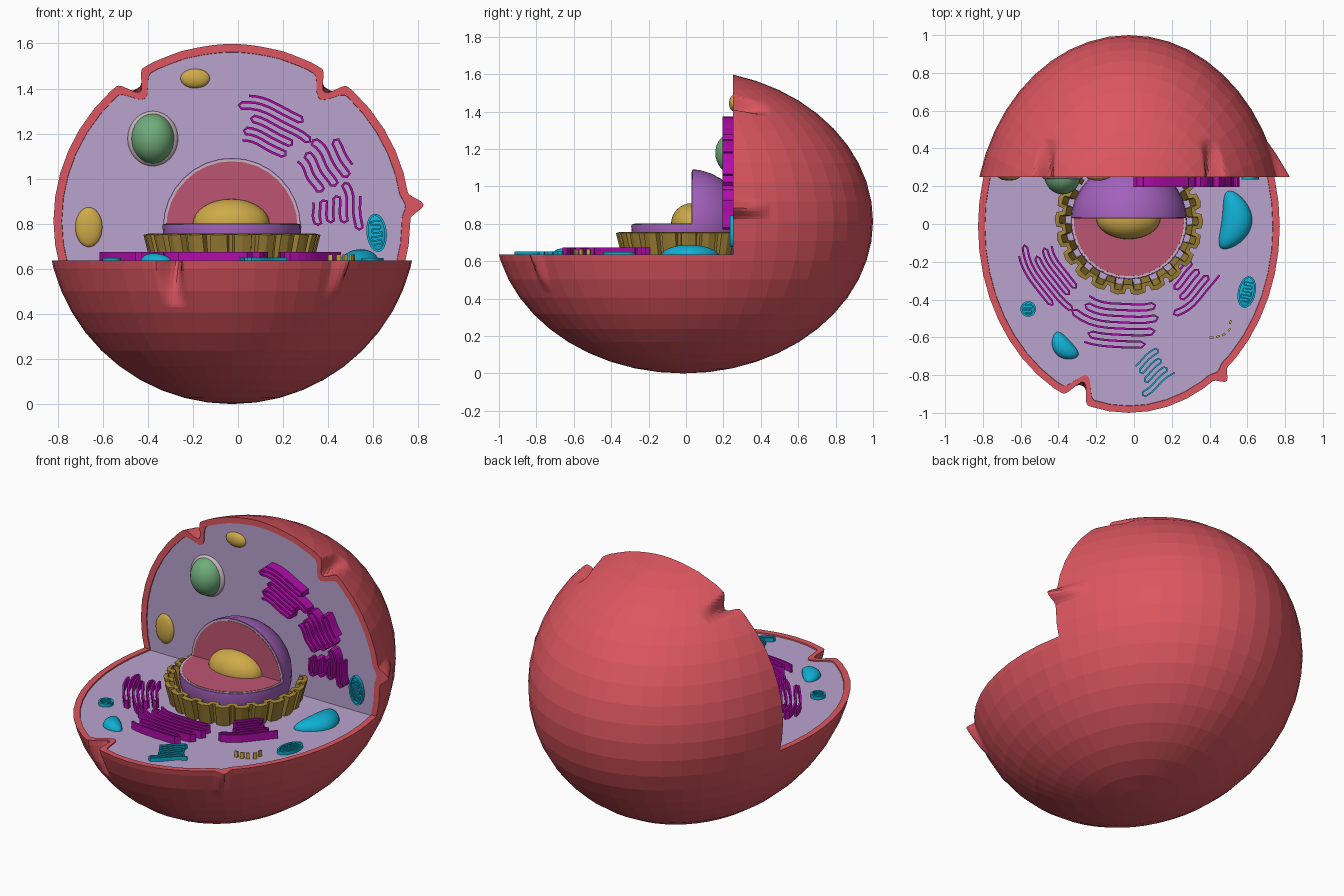
import bpy, bmesh, math, random
from mathutils import Vector, Matrix

if "Cube" in bpy.data.objects:
    bpy.data.objects.remove(bpy.data.objects["Cube"])

def mat(name, r, g, b):
    lin = [(c / 255 / 12.92) if c < 11 else ((c / 255 + 0.055) / 1.055) ** 2.4 for c in (r, g, b)]
    m = bpy.data.materials.new(name)
    m.diffuse_color = (*lin, 1)
    m.use_nodes = True
    m.node_tree.nodes["Principled BSDF"].inputs["Base Color"].default_value = m.diffuse_color
    return m

RED = mat("membrane red", 220, 86, 96)
LAVENDER = mat("cytoplasm lavender", 185, 163, 206)
PURPLE = mat("nucleus purple", 163, 97, 188)
PINK = mat("nucleus pink", 190, 85, 115)
GOLD = mat("gold", 206, 170, 72)
OLIVE = mat("dark gold", 162, 132, 55)
MAGENTA = mat("magenta", 176, 12, 170)
CYAN = mat("cyan", 16, 176, 212)
GREEN = mat("green", 112, 172, 122)
PALE = mat("pale grey", 200, 182, 190)

CENTRE = Vector((-0.027, -0.013, 0.813))
FLOOR_Z, WALL_Y = 0.629, 0.255
FLOOR = Matrix.Translation((0, 0, FLOOR_Z))
WALL = Matrix.Translation((0, WALL_Y, 0)) @ Matrix.Rotation(math.pi / 2, 4, 'X')

def make(name, bm, material, matrix=Matrix(), smooth=False):
    me = bpy.data.meshes.new(name)
    bm.to_mesh(me)
    bm.free()
    me.materials.append(material)
    for p in me.polygons:
        p.use_smooth = smooth
    ob = bpy.data.objects.new(name, me)
    bpy.context.collection.objects.link(ob)
    ob.matrix_world = matrix
    return ob

def apply(ob, mod):
    bpy.context.view_layer.update()
    bpy.context.view_layer.objects.active = ob
    bpy.ops.object.modifier_apply(modifier=mod.name)

def subtract(ob, cutter, remove=True):
    mod = ob.modifiers.new("cut", 'BOOLEAN')
    mod.operation, mod.solver, mod.object = 'DIFFERENCE', 'EXACT', cutter
    apply(ob, mod)
    if remove:
        bpy.data.objects.remove(cutter)

def quarter_box(y_max, z_min):
    """Block that removes the upper front quarter."""
    bm = bmesh.new()
    bmesh.ops.create_cube(bm, size=1)
    for v in bm.verts:
        v.co = (v.co.x * 4, y_max if v.co.y > 0 else -2, 3 if v.co.z > 0 else z_min)
    ob = make("cutter", bm, RED)
    ob.hide_render = True
    return ob

def blob(name, loc, radii, material, matrix=Matrix(), rot=0, bend=0):
    bm = bmesh.new()
    bmesh.ops.create_uvsphere(bm, u_segments=32, v_segments=16, radius=1)
    for v in bm.verts:
        v.co = Vector(a * b for a, b in zip(v.co, radii))
        v.co.x -= bend * v.co.y ** 2
    return make(name, bm, material, matrix @ Matrix.Translation(loc) @ Matrix.Rotation(rot, 4, 'Z'), True)

def ribbon(name, pts, thick, height, material, matrix, flare=1.0):
    """Thin upright wall following a path."""
    bm = bmesh.new()
    rows = [(bm.verts.new((x, y, 0)), bm.verts.new((x * flare, y * flare, height))) for x, y in pts]
    for a, b in zip(rows, rows[1:]):
        bm.faces.new((a[0], b[0], b[1], a[1]))
    ob = make(name, bm, material, matrix)
    mod = ob.modifiers.new("thickness", 'SOLIDIFY')
    mod.thickness, mod.offset = thick, 0
    apply(ob, mod)

def meander(f, n, seed, wobble=0.2, jitter=0.3):
    """Back-and-forth path: f(row, t) gives a point."""
    rnd = random.Random(seed)
    ends = [rnd.uniform(0, jitter) if k % 2 == 0 else 1 - rnd.uniform(0, jitter) for k in range(n + 1)]
    pts = []
    for k in range(n):
        a, b = ends[k], ends[k + 1]
        for i in range(10):
            t = a + (b - a) * i / 9
            pts.append(f(k + wobble * math.sin(t * 8), t))
        if k < n - 1:
            pts.append(f(k + 0.5 + wobble * math.sin(b * 8), b + (0.04 if b > a else -0.04)))
    return pts

# ---- cell membrane and cytoplasm: ellipsoids with folds along the cut rim
Y, Z = Vector((0, 1, 0)), Vector((0, 0, 1))
FOLDS = [((-0.48, 0.25, 1.45), Y, -0.085, 0.07), ((0.43, 0.25, 1.45), Y, -0.085, 0.07),
         ((0.765, 0.25, 0.88), Y, 0.065, 0.06), ((-0.31, -0.93, 0.635), Z, -0.11, 0.075),
         ((0.46, -0.80, 0.635), Z, 0.05, 0.055)]

def cell_body(name, inset, material):
    radii = Vector((0.82, 1.013, 0.813)) - Vector((inset,) * 3)
    bm = bmesh.new()
    bmesh.ops.create_uvsphere(bm, u_segments=48, v_segments=24, radius=1)
    for v in bm.verts:
        v.co = CENTRE + Vector(a * b for a, b in zip(v.co, radii))
    near = [e for e in bm.edges
            if any(all((v.co - Vector(f[0])).length < 0.36 for v in e.verts) for f in FOLDS)]
    bmesh.ops.subdivide_edges(bm, edges=near, cuts=7, use_grid_fill=True)
    bmesh.ops.triangulate(bm, faces=[f for f in bm.faces if len(f.verts) > 4])
    for p, axis, amp, width in FOLDS:
        p = Vector(p)
        d = p - CENTRE
        n = Vector((d.x / 0.67, d.y / 1.026, d.z / 0.66))
        n = (n - axis * n.dot(axis)).normalized()
        t = n.cross(axis)
        if inset:
            amp, width = (amp, width + 0.02) if amp < 0 else (amp * 0.3, width)
        for v in bm.verts:
            q = v.co - p
            if q.length < 0.34:
                s, w = abs(q.dot(t)) / width, max(0, 1 - abs(q.dot(axis)) / 0.2)
                if s < 1:
                    v.co += n * amp * w * (0.5 + 0.5 * math.cos(math.pi * s))
    return make(name, bm, material)

membrane = cell_body("cell_membrane", 0, RED)
cytoplasm = cell_body("cytoplasm", 0.035, LAVENDER)
subtract(membrane, cytoplasm, remove=False)
subtract(membrane, quarter_box(0.25, 0.636))
subtract(cytoplasm, quarter_box(WALL_Y, FLOOR_Z))

# ---- nucleus: nested layers, each cut slightly proud of the last
for name, r, step, m in (("nucleus_envelope", 0.308, 0, PURPLE), ("nucleus_lining", 0.303, 0.002, PALE),
                         ("nucleus_core", 0.293, 0.004, PINK)):
    layer = blob(name, (-0.027, 0.015, 0.785), (r, r, r), m)
    subtract(layer, quarter_box(0.034 - step, 0.797 + step))
blob("nucleolus", (-0.03, 0.03, 0.80), (0.17, 0.11, 0.11), GOLD)

# ---- folded band around the nucleus
path = []
for i in range(16):
    a = 140 + i * 16.5
    for da, r in ((0, 0.318), (1, 0.345), (5, 0.349), (10, 0.345), (11, 0.318)):
        path.append((r * math.cos(math.radians(a + da)), r * math.sin(math.radians(a + da))))
ribbon("rough_reticulum_band", path, 0.026, 0.125, OLIVE,
       Matrix.Translation((-0.027, 0.015, FLOOR_Z)), 1.09)

# ---- folded magenta reticulum on floor and wall: angle range, radius range, rows
def arc(cx, cy, a0, a1, r0, r1, n):
    def f(k, t):
        a, r = math.radians(a0 + (a1 - a0) * t), r0 + (r1 - r0) * k / (n - 1)
        return cx + r * math.cos(a), cy + r * math.sin(a)
    return f

CLUSTERS = [("floor", FLOOR, 0.0, 0.045, [(193, 236, 0.42, 0.60, 8), (238, 288, 0.43, 0.66, 8),
                                         (298, 336, 0.37, 0.55, 7)]),
            ("wall", WALL, 0.8, 0.06, [(85, 47, 0.37, 0.57, 8), (45, 20, 0.40, 0.60, 7),
                                      (19, -5, 0.37, 0.58, 8)])]
for side, matrix, cy, h, parts in CLUSTERS:
    for i, (a0, a1, r0, r1, n) in enumerate(parts):
        ribbon(f"reticulum_{side}_{i + 1}", meander(arc(-0.03, cy, a0, a1, r0, r1, n), n, i + 3),
               0.011, h, MAGENTA, matrix)

# ---- golgi stack
def golgi(k, t):
    u, w = (t - 0.5) * 0.24, (k - 3) * 0.024
    return 0.105 + 0.75 * u + 0.6 * w, -0.77 + 0.62 * u - 0.95 * w
ribbon("golgi_stack", meander(golgi, 7, 5), 0.009, 0.022, CYAN, FLOOR)

# ---- whole mitochondria
blob("mitochondrion_large", (0.545, 0.015, 0), (0.08, 0.155, 0.058), CYAN, FLOOR, -0.12, 2.2)
blob("mitochondrion_small", (-0.375, -0.655, 0), (0.05, 0.085, 0.04), CYAN, FLOOR, 0.75, -3)

# ---- opened mitochondria: plate, rim and inner folds
def open_mito(name, x, y, rx, ry, rot, matrix, rows):
    m = matrix @ Matrix.Translation((x, y, 0)) @ Matrix.Rotation(rot, 4, 'Z')
    blob(name + "_plate", (0, 0, 0), (rx, ry, 0.012), CYAN, m)
    ring = [(rx * math.cos(i * math.pi / 16), ry * math.sin(i * math.pi / 16)) for i in range(33)]
    ribbon(name + "_rim", ring, 0.010, 0.02, CYAN, m)
    folds = meander(lambda k, t: ((t - 0.5) * rx * 1.2, ((k + 0.5) / rows - 0.5) * ry * 1.5), rows, 2, 0, 0.15)
    ribbon(name + "_folds", folds, 0.007, 0.02, CYAN, m)

open_mito("mitochondrion_round", -0.56, -0.45, 0.036, 0.036, 0, FLOOR, 4)
open_mito("mitochondrion_oval", 0.597, -0.36, 0.042, 0.08, -0.2, FLOOR, 7)
open_mito("mitochondrion_wall", 0.615, 0.76, 0.04, 0.08, 0.1, WALL, 7)

# ---- vesicles and vacuole on the wall
blob("vesicle_top", (-0.19, 1.445, 0), (0.065, 0.043, 0.025), GOLD, WALL)
blob("vesicle_left", (-0.662, 0.785, 0), (0.06, 0.088, 0.025), GOLD, WALL)
blob("vacuole_rim", (-0.378, 1.178, 0), (0.112, 0.122, 0.035), PALE, WALL)
blob("vacuole", (-0.378, 1.178, 0), (0.096, 0.112, 0.098), GREEN, WALL)

# ---- small granules
for i, (x, y) in enumerate([(0.41, -0.60), (0.445, -0.595), (0.475, -0.585), (0.505, -0.56), (0.51, -0.52)]):
    bm = bmesh.new()
    bmesh.ops.create_cube(bm, size=1)
    bmesh.ops.scale(bm, vec=(0.02, 0.01, 0.05), verts=bm.verts)
    make(f"granule_{i + 1}", bm, GOLD, FLOOR @ Matrix.Translation((x, y, 0.01)) @ Matrix.Rotation(i * 0.3, 4, 'Z'))
